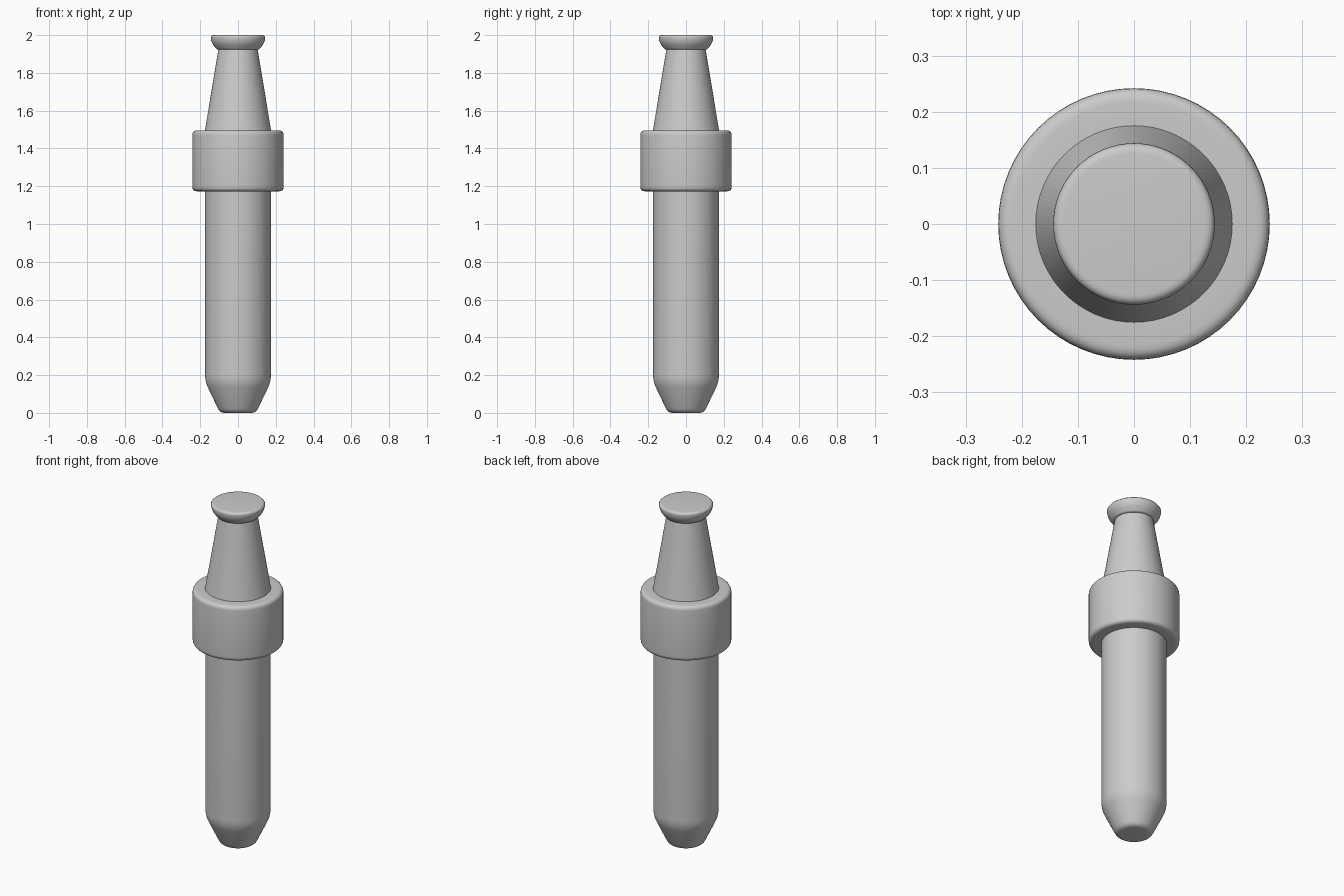
import bpy
import bmesh
import math
from mathutils import Vector

SEGMENTS = 64

cube = bpy.data.objects.get("Cube")
if cube:
    bpy.data.objects.remove(cube, do_unlink=True)

grey = bpy.data.materials.new("plain grey")
grey.use_nodes = True
colour = (0.6, 0.6, 0.6, 1)
grey.diffuse_color = colour
grey.node_tree.nodes["Principled BSDF"].inputs["Base Color"].default_value = colour


def rounded(corners, steps=5):
    """Turn (radius, height, rounding) corners into a smooth profile."""
    points = []
    for i, (r, z, size) in enumerate(corners):
        corner = Vector((r, 0, z))
        if size == 0:
            points.append(corner)
            continue
        before = Vector((corners[i - 1][0], 0, corners[i - 1][1]))
        after = Vector((corners[i + 1][0], 0, corners[i + 1][1]))
        start = corner + (before - corner).normalized() * size
        end = corner + (after - corner).normalized() * size
        for s in range(steps + 1):
            t = s / steps
            points.append(start * (1 - t) ** 2 + corner * 2 * t * (1 - t) + end * t * t)
    return points


def lathe(name, corners):
    """Spin a profile, listed from bottom to top, around the z axis."""
    bm = bmesh.new()
    verts = [bm.verts.new(p) for p in rounded(corners)]
    edges = [bm.edges.new(pair) for pair in zip(verts, verts[1:])]
    bmesh.ops.spin(bm, geom=verts + edges, cent=(0, 0, 0), axis=(0, 0, 1),
                   angle=math.tau, steps=SEGMENTS, use_merge=True)
    bmesh.ops.remove_doubles(bm, verts=bm.verts, dist=0.0001)
    bm.normal_update()
    # Make the surface face away from the axis
    if sum(f.normal.dot(f.calc_center_median() * Vector((1, 1, 0)))
           * f.calc_area() for f in bm.faces) < 0:
        bmesh.ops.reverse_faces(bm, faces=bm.faces)
    mesh = bpy.data.meshes.new(name)
    bm.to_mesh(mesh)
    bm.free()
    mesh.materials.append(grey)
    obj = bpy.data.objects.new(name, mesh)
    bpy.context.collection.objects.link(obj)
    bpy.ops.object.select_all(action="DESELECT")
    obj.select_set(True)
    bpy.context.view_layer.objects.active = obj
    bpy.ops.object.shade_smooth_by_angle(angle=math.radians(30))


# Straight shaft with a tapered, rounded tip
lathe("shaft", [(0, 0, 0), (0.095, 0, 0.025), (0.174, 0.165, 0.035), (0.174, 1.18, 0)])

# Wide collar with softened rims
lathe("collar", [(0.17, 1.173, 0), (0.242, 1.173, 0.025),
                 (0.242, 1.495, 0.025), (0.17, 1.495, 0)])

# Tapered neck above the collar
lathe("neck", [(0.176, 1.49, 0), (0.104, 1.925, 0)])

# Flared cap with a bowl-shaped underside
lathe("cap", [(0.1, 1.923, 0), (0.112, 1.923, 0.01), (0.144, 1.965, 0.025),
              (0.144, 2, 0.018), (0, 2, 0)])
